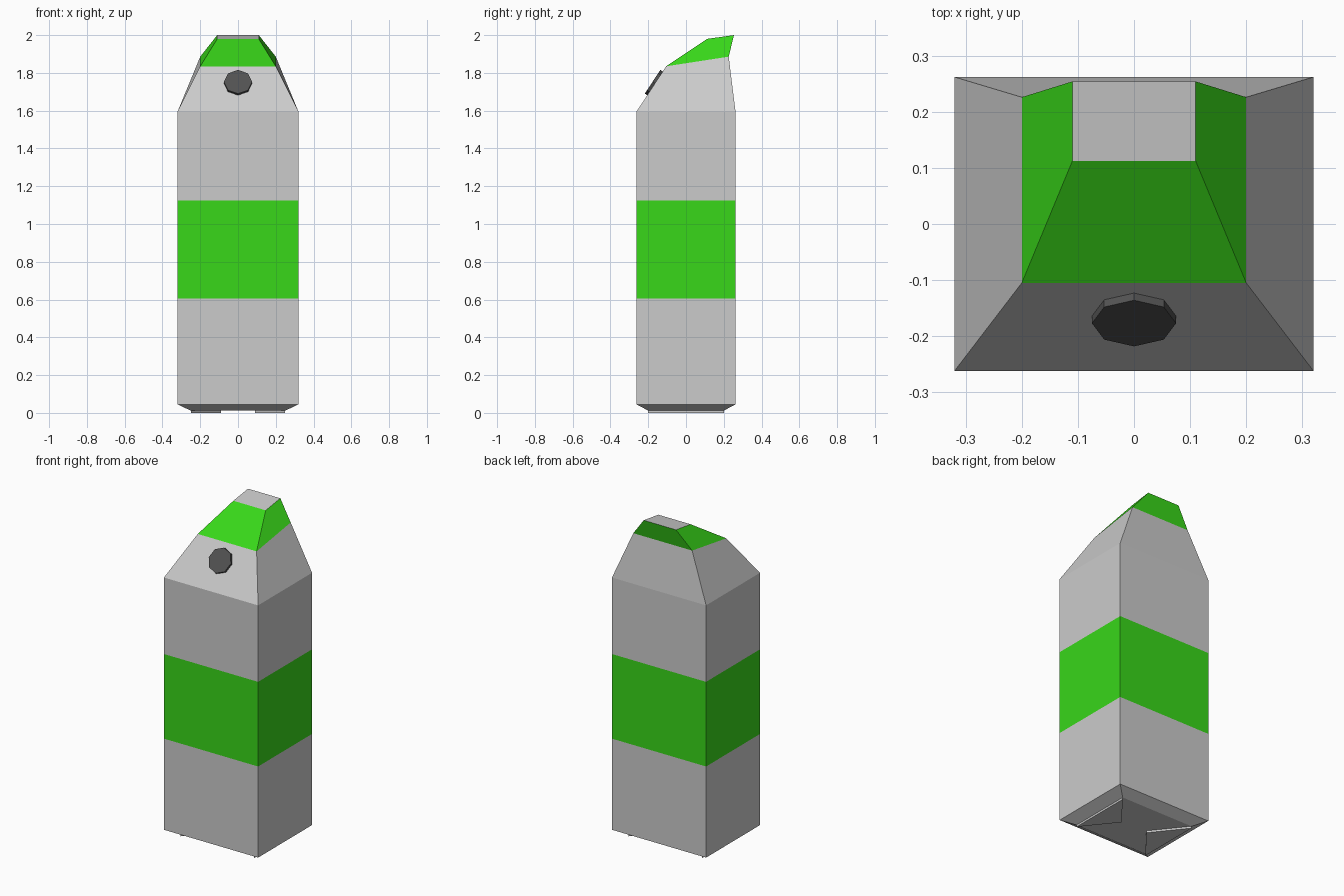
import bpy
import math

if "Cube" in bpy.data.objects:
    bpy.data.objects.remove(bpy.data.objects["Cube"])


def material(name, rgb):
    m = bpy.data.materials.new(name)
    m.diffuse_color = (*rgb, 1.0)
    m.use_nodes = True
    m.node_tree.nodes["Principled BSDF"].inputs["Base Color"].default_value = m.diffuse_color
    return m


def loft(name, rings, mat=None, bottom=False, top=False):
    """Skin a stack of equal-length rings (counter-clockwise, bottom to top)."""
    n = len(rings[0])
    verts = [p for ring in rings for p in ring]
    faces = []
    for r in range(len(rings) - 1):
        a, b = r * n, (r + 1) * n
        for i in range(n):
            j = (i + 1) % n
            faces.append((a + i, a + j, b + j, b + i))
    if bottom:
        faces.append(tuple(reversed(range(n))))
    if top:
        faces.append(tuple(range(len(verts) - n, len(verts))))
    mesh = bpy.data.meshes.new(name)
    mesh.from_pydata(verts, [], faces)
    mesh.update()
    obj = bpy.data.objects.new(name, mesh)
    bpy.context.collection.objects.link(obj)
    if mat:
        mesh.materials.append(mat)
    return obj


def ring(x, front, back):
    """Rectangle of half width x; front and back are (y, z) pairs."""
    return [(-x, *front), (x, *front), (x, *back), (-x, *back)]


def level(x, y, z):
    return ring(x, (-y, z), (y, z))


green = material("green_print", (0.04, 0.68, 0.01))
dark = material("dark_plastic", (0.085, 0.085, 0.085))

W, D = 0.32, 0.262
base, band_low, band_high, shoulder = [level(W, D, z) for z in (0.045, 0.605, 1.125, 1.595)]
fold = ring(0.20, (-0.105, 1.835), (0.226, 1.886))
ridge = ring(0.11, (0.112, 1.98), (0.254, 2.0))

# Carton walls, with tapered underside
loft("lower_body", [level(0.25, 0.20, 0.012), base, band_low], bottom=True)
loft("green_band", [band_low, band_high], green)

# Upper walls and slanted roof
loft("upper_body", [band_high, shoulder, fold])
loft("green_roof", [fold, ridge], green)
loft("roof_top", [ridge], top=True)

# Triangular folded flaps underneath
for side, s in (("right", 1), ("left", -1)):
    tri = [(0.25 * s, -0.20 * s), (0.25 * s, 0.20 * s), (0.09 * s, 0)]
    loft("bottom_flap_" + side, [[(x, y, z) for x, y in tri] for z in (0.0, 0.012)],
         bottom=True, top=True)

# Eight-sided screw cap on the front slope
octagon = [(0.075 * math.cos(i * math.pi / 4), 0.075 * math.sin(i * math.pi / 4)) for i in range(8)]
cap = loft("screw_cap", [[(x, y, z) for x, y in octagon] for z in (-0.017, 0.0)],
           dark, bottom=True, top=True)
cap.location = (0, -0.177, 1.753)
cap.rotation_euler = (math.atan2(0.24, 0.157), 0, 0)
